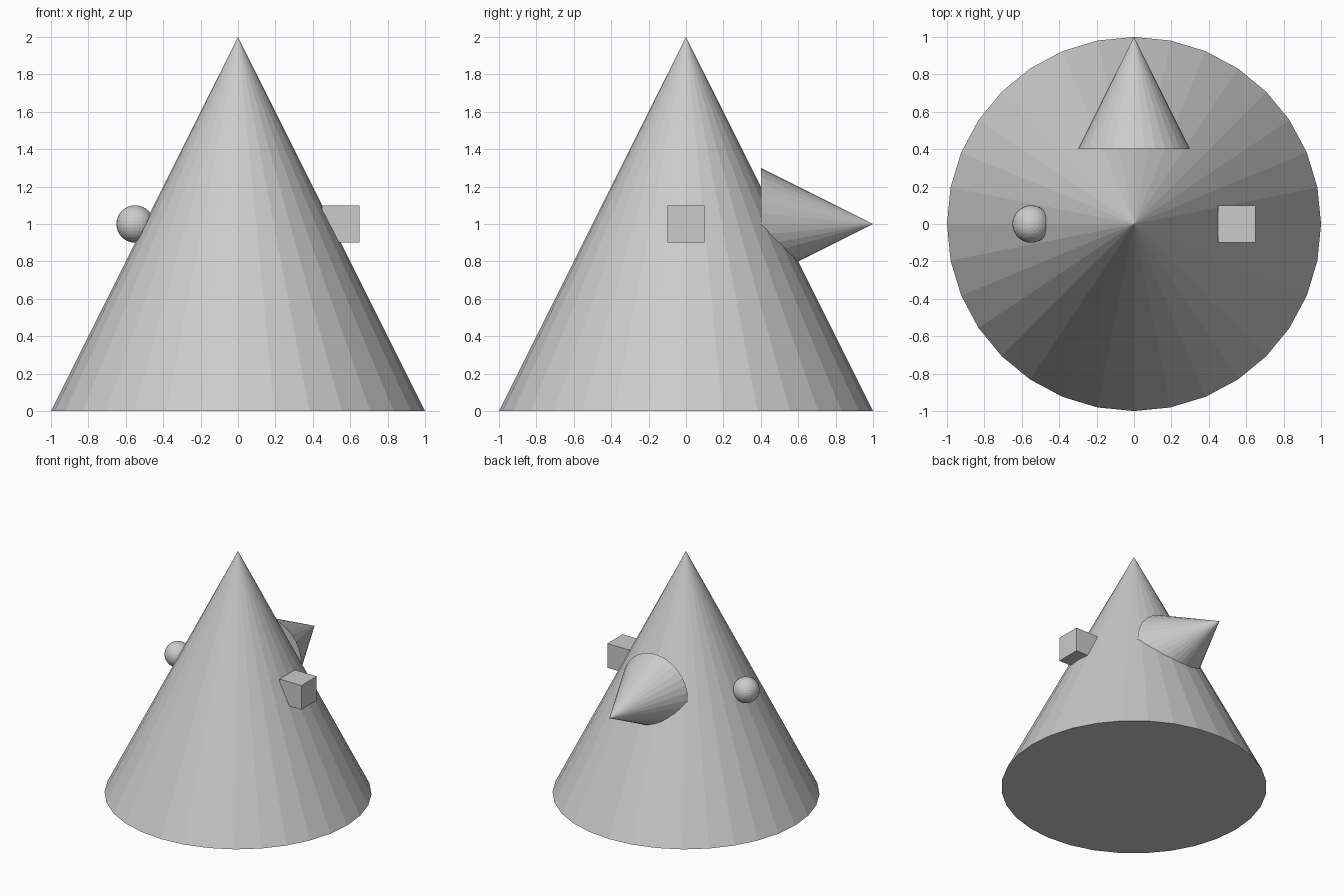
import bpy
from math import radians

if "Cube" in bpy.data.objects:
    bpy.data.objects.remove(bpy.data.objects["Cube"])


def name_last(name):
    bpy.context.object.name = name


# Main body: large faceted cone standing on the ground
bpy.ops.mesh.primitive_cone_add(vertices=32, radius1=1, radius2=0, depth=2,
                                location=(0, 0, 1))
name_last("body_cone")

# Small cone pointing out of the back (+y)
bpy.ops.mesh.primitive_cone_add(vertices=32, radius1=0.3, radius2=0, depth=0.6,
                                location=(0, 0.7, 1),
                                rotation=(radians(-90), 0, 0))
name_last("back_spike")

# Ball half sunk into the left flank
bpy.ops.mesh.primitive_uv_sphere_add(segments=32, ring_count=16, radius=0.1,
                                     location=(-0.55, 0, 1))
name_last("left_ball")

# Cube half sunk into the right flank
bpy.ops.mesh.primitive_cube_add(size=0.2, location=(0.55, 0, 1))
name_last("right_cube")
